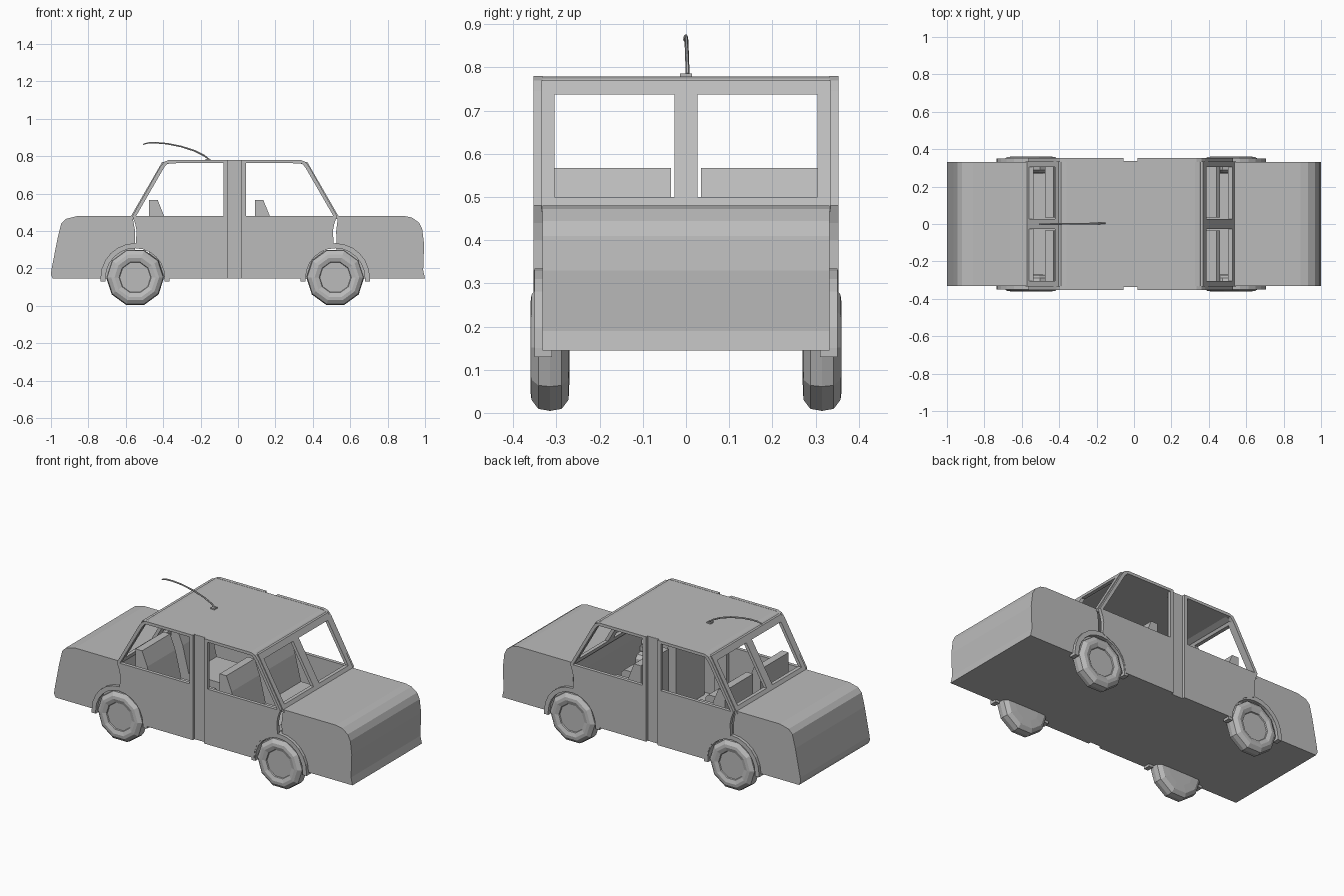
import bpy, bmesh, math
from mathutils import Matrix

if "Cube" in bpy.data.objects:
    bpy.data.objects.remove(bpy.data.objects["Cube"])

grey = bpy.data.materials.new("plain_grey")
grey.diffuse_color = (0.5, 0.5, 0.5, 1)
grey.use_nodes = True
grey.node_tree.nodes["Principled BSDF"].inputs["Base Color"].default_value = grey.diffuse_color
MID = -0.0175                     # the cabin is symmetric about this x


def flip(pts):
    return [(2 * MID - x, z) for x, z in pts]


def finish(name, bm):
    bmesh.ops.recalc_face_normals(bm, faces=bm.faces)
    me = bpy.data.meshes.new(name)
    bm.to_mesh(me)
    bm.free()
    me.materials.append(grey)
    ob = bpy.data.objects.new(name, me)
    bpy.context.collection.objects.link(ob)
    return ob


def add_prism(bm, pts, y0, y1):
    """Side profile in x and z, extruded across y."""
    f = bm.faces.new([bm.verts.new((x, y0, z)) for x, z in pts])
    ext = bmesh.ops.extrude_face_region(bm, geom=[f])["geom"]
    for v in ext:
        if isinstance(v, bmesh.types.BMVert):
            v.co.y = y1


def prism(name, pts, *spans):
    bm = bmesh.new()
    for y0, y1 in spans:
        add_prism(bm, pts, y0, y1)
    return finish(name, bm)


def rect(x0, x1, z0, z1):
    return [(x0, z0), (x1, z0), (x1, z1), (x0, z1)]


def both(y0, y1):
    return (y0, y1), (-y1, -y0)


# Front and rear body blocks
prism("hood", [(0.53, 0.145), (1.0, 0.145), (0.99, 0.19), (0.995, 0.33), (0.985, 0.41),
               (0.968, 0.445), (0.93, 0.472), (0.89, 0.48), (0.535, 0.48), (0.525, 0.4)],
      (-0.332, 0.332))
prism("trunk", [(-0.55, 0.145), (-0.99, 0.145), (-1.0, 0.165), (-0.998, 0.19), (-0.965, 0.36),
                (-0.945, 0.44), (-0.92, 0.465), (-0.86, 0.48), (-0.565, 0.48), (-0.55, 0.4)],
      (-0.332, 0.332))

# Cabin floor, roof and centre pillars
prism("floor", rect(-0.56, 0.54, 0.145, 0.16), (-0.335, 0.335))
prism("roof", [(-0.41, 0.755), (-0.385, 0.775), (-0.36, 0.779), (0.325, 0.779), (0.35, 0.775),
               (0.375, 0.755), (0.355, 0.752), (0.325, 0.765), (-0.36, 0.765), (-0.39, 0.752)],
      (-0.336, 0.336))
prism("centre_pillar", rect(-0.057, 0.022, 0.145, 0.778), *both(0.305, 0.337))

# Doors with arched window frames
wheel_cut = [(0.52 + 0.165 * math.cos(a), 0.155 + 0.165 * math.sin(a))
             for a in [math.radians(180 - 15 * i) for i in range(7)]]
panel = [(0.02, 0.145), (0.355, 0.145)] + wheel_cut[:-1] + [(0.512, 0.33), (0.507, 0.4),
                                                          (0.515, 0.44), (0.53, 0.48), (0.02, 0.48)]
frame = [(0.02, 0.48), (0.02, 0.78), (0.335, 0.78), (0.36, 0.77), (0.38, 0.745), (0.53, 0.48),
         (0.51, 0.48), (0.36, 0.74), (0.34, 0.762), (0.043, 0.764), (0.043, 0.48)]
for end, tf in (("front", list), ("rear", flip)):
    prism(end + "_doors", tf(panel), *both(0.332, 0.353))
    prism(end + "_door_frames", tf(frame), *both(0.332, 0.353))


# Slanted split windscreens
def slant(z0, z1):
    x = lambda z: 0.537 - (z - 0.48) * 0.576
    return [(x(z0), z0), (x(z1), z1), (x(z1) - 0.022, z1), (x(z0) - 0.022, z0)]


for end, tf in (("front", list), ("rear", flip)):
    bm = bmesh.new()
    add_prism(bm, tf(slant(0.465, 0.5)), -0.335, 0.335)
    add_prism(bm, tf(slant(0.738, 0.77)), -0.335, 0.335)
    for y0, y1 in both(0.305, 0.335) + ((-0.027, 0.027),):
        add_prism(bm, tf(slant(0.5, 0.738)), y0, y1)
    finish(end + "_window_frame", bm)

# Two rows of paired seats
seat = [(0, 0.16), (0, 0.567), (0.045, 0.567), (0.08, 0.48), (0.12, 0.32), (0.35, 0.32),
        (0.37, 0.30), (0.37, 0.16)]
for row, x0 in (("front", 0.09), ("rear", -0.475)):
    prism(row + "_seats", [(x + x0, z) for x, z in seat], *both(0.035, 0.304))

# Wheels and arches
tyre = [(0.083, 0.346), (0.086, 0.352), (0.11, 0.36), (0.128, 0.358), (0.150, 0.342),
        (0.155, 0.315), (0.150, 0.288), (0.128, 0.272), (0.083, 0.27)]
for end, cx in (("front", 0.52), ("rear", -0.55)):
    for side, s in (("right", -1), ("left", 1)):
        bm = bmesh.new()
        rings = [[bm.verts.new((cx + r * math.cos(i * math.pi / 5), s * y,
                                0.152 + r * math.sin(i * math.pi / 5))) for i in range(10)]
                 for r, y in tyre]
        for a, b in zip(rings, rings[1:]):
            for i in range(10):
                j = (i + 1) % 10
                bm.faces.new((a[i], a[j], b[j], b[i]))
        bm.faces.new(rings[0])
        bm.faces.new(rings[-1])
        finish(f"{end}_{side}_wheel", bm)
    angles = [math.radians(15 * i) for i in range(13)]
    arc = lambda r: [(cx + r * math.cos(a), 0.15 + r * math.sin(a)) for a in angles]
    o, n = arc(0.185), arc(0.158)
    prism(end + "_wheel_arches",
          [(cx + 0.185, 0.13)] + o + [(cx - 0.185, 0.13), (cx - 0.158, 0.13)] + n[::-1]
          + [(cx + 0.158, 0.13)], *both(0.31, 0.351))

# Bent aerial on a small base
prism("aerial_base", rect(-0.175, -0.148, 0.777, 0.786), (-0.014, 0.014))
path = [(-0.155, 0.783), (-0.18, 0.803), (-0.23, 0.828), (-0.3, 0.851), (-0.38, 0.867),
        (-0.44, 0.872), (-0.48, 0.871), (-0.507, 0.864)]
bm = bmesh.new()
prev = None
for k, (x, z) in enumerate(path):
    r = 0.0045
    y = 0.004 - 0.006 * k / 7
    ring = [bm.verts.new((x + 0.5 * r * math.sin(a), y + r * math.cos(a), z + r * math.sin(a)))
            for a in [i * math.pi / 3 for i in range(6)]]
    if prev:
        for i in range(6):
            j = (i + 1) % 6
            bm.faces.new((prev[i], prev[j], ring[j], ring[i]))
    else:
        bm.faces.new(ring)
    prev = ring
bm.faces.new(prev)
finish("aerial", bm)
